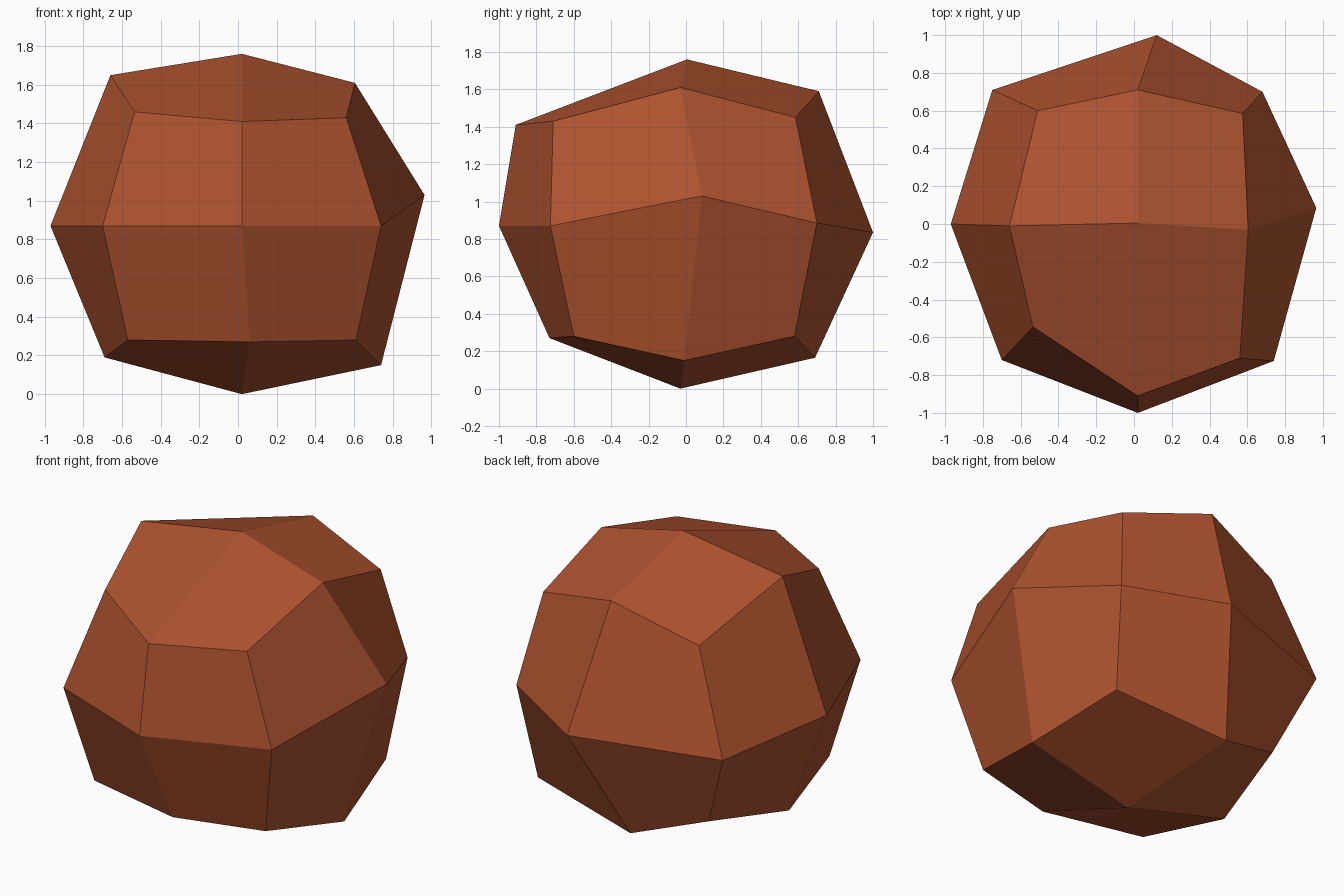
import bpy, bmesh

if "Cube" in bpy.data.objects:
    bpy.data.objects.remove(bpy.data.objects["Cube"])

# Boulder: a once-subdivided cube whose 26 points are pulled into an irregular rock.
# Each layer is three rows (front, middle, back), each row left to right.
LAYERS = {
    -1: [[(-.57, -.60, .28), (.06, -.73, .27), (.61, -.60, .28)],
         [(-.69, -.03, .19), (.02, -.03, 0), (.74, -.01, .15)],
         [(-.55, .56, .31), (-.10, .69, .165), (.615, .58, .28)]],
    0: [[(-.70, -.72, .87), (.02, -1, .87), (.74, -.725, .87)],
        [(-.97, 0, .87), None, (.965, .085, 1.03)],
        [(-.75, .71, .80), (.12, 1, .835), (.68, .70, .885)]],
    1: [[(-.535, -.545, 1.46), (.02, -.91, 1.41), (.56, -.71, 1.43)],
        [(-.66, -.01, 1.65), (.02, .005, 1.76), (.605, -.03, 1.61)],
        [(-.51, .60, 1.41), (.02, .71, 1.59), (.575, .585, 1.45)]],
}

bm = bmesh.new()
bmesh.ops.create_cube(bm, size=2)
bmesh.ops.subdivide_edges(bm, edges=bm.edges[:], cuts=1, use_grid_fill=True)
for v in bm.verts:
    i, j, k = (round(c) for c in v.co)
    v.co = LAYERS[k][j + 1][i + 1]
bmesh.ops.recalc_face_normals(bm, faces=bm.faces[:])

mesh = bpy.data.meshes.new("boulder")
bm.to_mesh(mesh)
bm.free()

# Single rust-brown colour, flat shaded
rust = bpy.data.materials.new("rust brown")
rust.diffuse_color = (0.42, 0.085, 0.028, 1)
rust.use_nodes = True
rust.node_tree.nodes["Principled BSDF"].inputs["Base Color"].default_value = rust.diffuse_color
mesh.materials.append(rust)
boulder = bpy.data.objects.new("boulder", mesh)
bpy.context.collection.objects.link(boulder)
